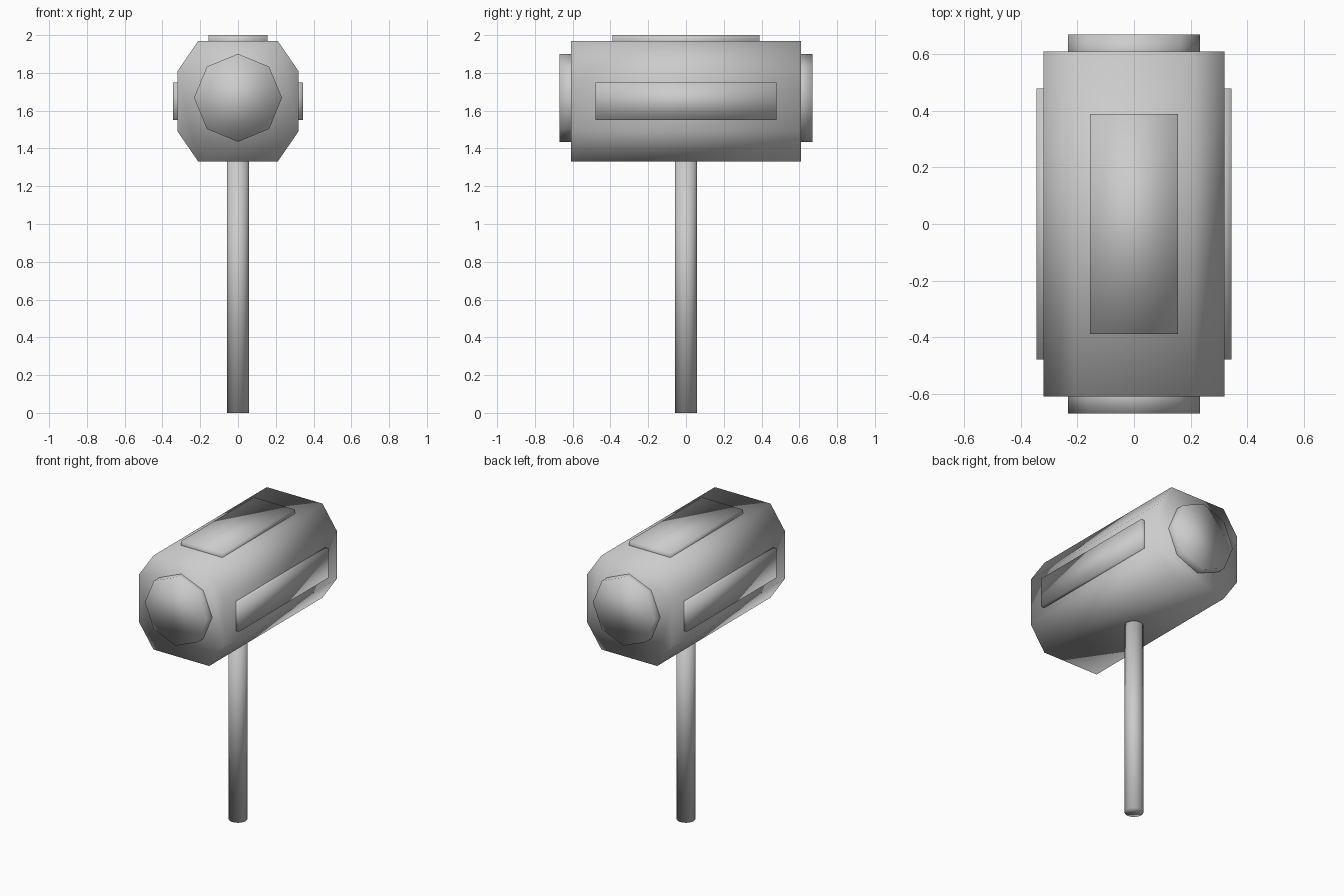
import bpy, bmesh, math
from mathutils import Vector

if "Cube" in bpy.data.objects:
    bpy.data.objects.remove(bpy.data.objects["Cube"], do_unlink=True)

grey = bpy.data.materials.new("plain grey")
grey.use_nodes = True
colour = (0.6, 0.6, 0.6, 1)
grey.diffuse_color = colour
grey.node_tree.nodes["Principled BSDF"].inputs["Base Color"].default_value = colour

MID = 1.65  # height of the head's axis


def prism(name, outline, start, direction):
    """Extrude a closed outline along a direction, smooth all round."""
    bm = bmesh.new()
    face = bm.faces.new([bm.verts.new(Vector(p) + Vector(start)) for p in outline])
    made = bmesh.ops.extrude_face_region(bm, geom=[face], use_keep_orig=True)
    moved = [v for v in made["geom"] if isinstance(v, bmesh.types.BMVert)]
    bmesh.ops.translate(bm, verts=moved, vec=direction)
    bmesh.ops.recalc_face_normals(bm, faces=bm.faces)
    for f in bm.faces:
        f.smooth = True
    mesh = bpy.data.meshes.new(name)
    bm.to_mesh(mesh)
    bm.free()
    mesh.materials.append(grey)
    obj = bpy.data.objects.new(name, mesh)
    bpy.context.collection.objects.link(obj)
    return obj


def ring(sides, radius):
    angles = [math.tau * i / sides for i in range(sides)]
    return [(radius * math.cos(a), radius * math.sin(a)) for a in angles]


def rectangle(a, b):
    return [(-a, -b), (a, -b), (a, b), (-a, b)]


# Eight-sided hammer head
quarter = [(0.32, 0.16), (0.21, 0.32)]
half = quarter + [(-x, z) for x, z in reversed(quarter)]
octagon = half + [(-x, -z) for x, z in half]
prism("head", [(x, 0, z) for x, z in octagon], (0, -0.61, MID), (0, 1.22, 0))

# Striking faces on both ends
for name, side in (("front_striking_face", -1), ("back_striking_face", 1)):
    prism(name, [(x, 0, z) for x, z in ring(8, 0.233)],
          (0, side * 0.55, MID + 0.018), (0, side * 0.12, 0))

# Raised plates on both sides and the top
for name, side in (("right_plate", -1), ("left_plate", 1)):
    prism(name, [(0, y, z) for y, z in rectangle(0.48, 0.1)],
          (side * 0.28, 0, MID), (side * 0.065, 0, 0))
prism("top_plate", [(x, y, 0) for x, y in rectangle(0.155, 0.39)],
      (0, 0, 1.94), (0, 0, 0.06))

# Round handle
prism("handle", [(x, y, 0) for x, y in ring(32, 0.058)], (0, 0, 0), (0, 0, 1.4))
